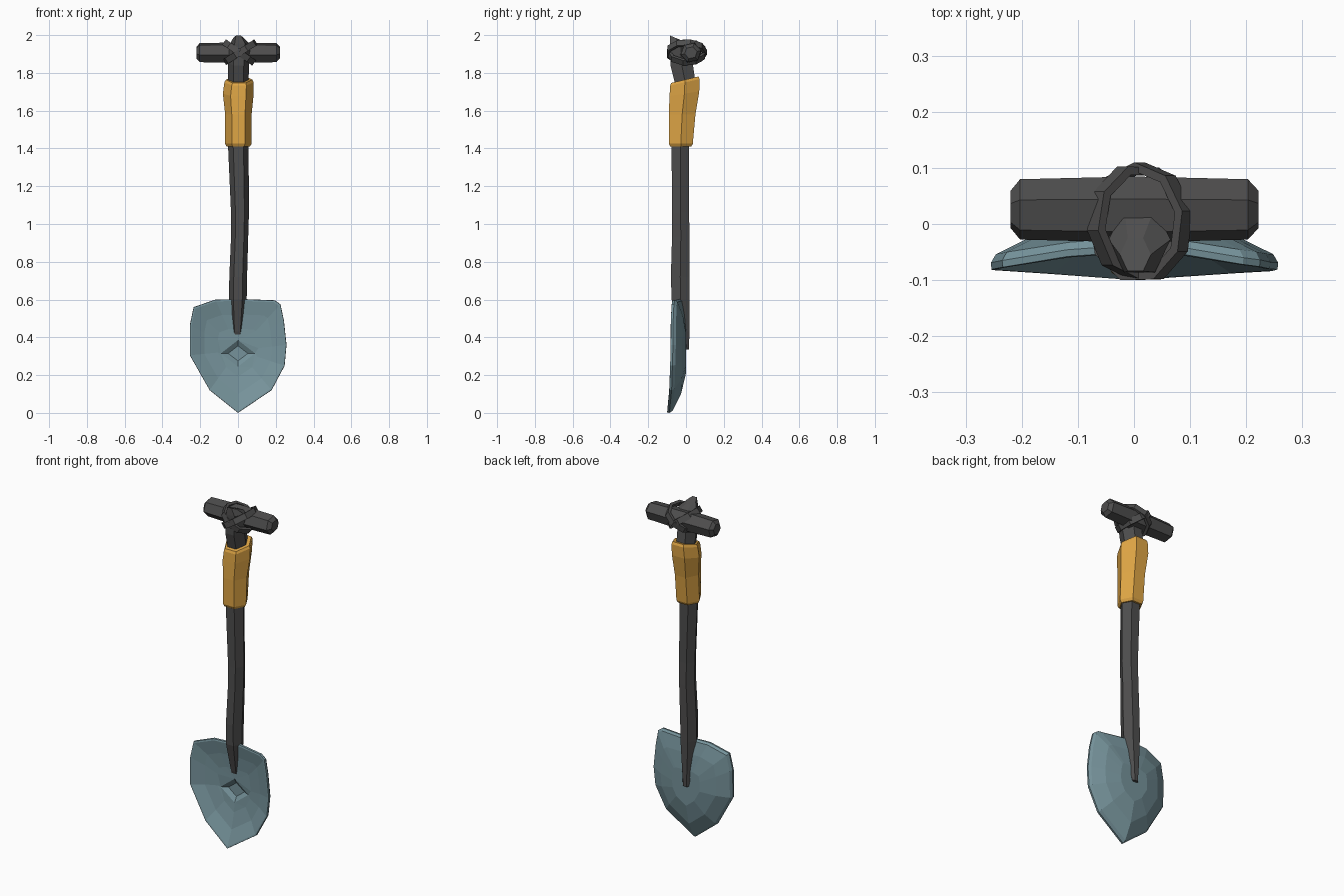
import bpy, bmesh
from math import sin, cos, pi, radians
from mathutils import Vector

cube = bpy.data.objects.get("Cube")
if cube:
    bpy.data.objects.remove(cube, do_unlink=True)


def material(name, rgb):
    m = bpy.data.materials.new(name)
    m.use_nodes = True
    m.diffuse_color = (*rgb, 1)
    m.node_tree.nodes["Principled BSDF"].inputs["Base Color"].default_value = (*rgb, 1)
    return m


DARK = material("dark grey", (0.076, 0.075, 0.075))
AMBER = material("amber wrap", (0.74, 0.38, 0.06))
STEEL = material("blue grey steel", (0.18, 0.29, 0.325))


def finish(bm, name, mat):
    bmesh.ops.recalc_face_normals(bm, faces=bm.faces)
    mesh = bpy.data.meshes.new(name)
    bm.to_mesh(mesh)
    bm.free()
    mesh.materials.append(mat)
    obj = bpy.data.objects.new(name, mesh)
    bpy.context.collection.objects.link(obj)
    return obj


def skin(bm, rings, closed=False):
    """Join successive rings of equal size with quads."""
    loops = [[bm.verts.new(p) for p in ring] for ring in rings]
    pairs = list(zip(loops, loops[1:] + (loops[:1] if closed else [])))
    for a, b in pairs:
        n = len(a)
        for i in range(n):
            j = (i + 1) % n
            bm.faces.new((a[i], a[j], b[j], b[i]))
    if not closed:
        bm.faces.new(loops[0])
        bm.faces.new(loops[-1])
    return loops


def hex_post(name, sections, mat):
    """Six-sided post; each section is z, x min, x max, y min, y max, tilt."""
    rings = []
    for z, x0, x1, y0, y1, tilt in sections:
        ring = []
        for k in range(6):
            s = sin(k * pi / 3) / sin(pi / 3)
            ring.append(((x0 + x1) / 2 + (x1 - x0) / 2 * cos(k * pi / 3),
                         (y0 + y1) / 2 + (y1 - y0) / 2 * s, z + tilt * s))
        rings.append(ring)
    bm = bmesh.new()
    skin(bm, rings)
    return finish(bm, name, mat)


# Slightly crooked shaft, tapering into the blade at the bottom
hex_post("shaft", [
    (0.335, -0.022, 0.016, -0.004, 0.016, 0),
    (0.43, -0.034, 0.028, -0.038, 0.018, 0),
    (0.60, -0.048, 0.046, -0.076, 0.019, 0),
    (0.72, -0.046, 0.048, -0.080, 0.019, 0),
    (0.93, -0.037, 0.054, -0.074, 0.019, 0),
    (1.06, -0.037, 0.058, -0.073, 0.016, 0),
    (1.42, -0.053, 0.056, -0.077, 0.017, 0),
    (1.74, -0.052, 0.056, -0.055, 0.050, 0.01),
    (1.85, -0.052, 0.058, -0.082, 0.034, 0.01),
    (1.95, -0.045, 0.065, -0.086, 0.030, -0.005),
    (1.985, -0.025, 0.030, -0.084, -0.025, -0.012),
], DARK)

# Thick wrapped grip with a tilted top
hex_post("grip", [
    (1.41, -0.060, 0.063, -0.083, 0.028, 0),
    (1.425, -0.068, 0.072, -0.091, 0.036, 0),
    (1.58, -0.068, 0.072, -0.091, 0.050, 0),
    (1.69, -0.080, 0.083, -0.087, 0.070, 0.012),
    (1.75, -0.072, 0.083, -0.084, 0.072, 0.017),
    (1.764, -0.064, 0.076, -0.078, 0.066, 0.017),
], AMBER)

# Crossbar: six-sided, a little thicker in the middle, chamfered ends
bm = bmesh.new()
bar_rings = []
for x, r in ((-0.22, 0.034), (-0.203, 0.055), (0, 0.060), (0.203, 0.055), (0.222, 0.034)):
    bar_rings.append([(x, 0.026 + r * cos(k * pi / 3 + radians(12)),
                       1.907 + r * 0.96 * sin(k * pi / 3 + radians(12))) for k in range(6)])
skin(bm, bar_rings)
finish(bm, "crossbar", DARK)


# Two crossed straps lashing the crossbar to the shaft
def strap(name, lean, centre, rx, ry, turn):
    rings = []
    for k in range(9):
        a = k * 2 * pi / 9 + turn
        mid = Vector((centre[0] + rx * cos(a), centre[1] + ry * sin(a),
                      centre[2] + lean * cos(a)))
        out = Vector((cos(a), sin(a), lean / rx * cos(a))).normalized() * 0.008
        up = Vector((-lean / rx, 0, 1)).normalized() * 0.017
        rings.append([mid + out + up, mid + out - up, mid - out - up, mid - out + up])
    bm = bmesh.new()
    skin(bm, rings, closed=True)
    finish(bm, name, DARK)


strap("strap_rising", 0.050, (0.012, 0.002, 1.910), 0.078, 0.100, 0.2)
strap("strap_falling", -0.052, (0.006, 0.004, 1.908), 0.074, 0.096, 0.5)

# Blade: dished shell, outline points are x, z and front depth
outline = [(0, 0, -0.104), (0.178, 0.12, -0.092), (0.247, 0.25, -0.088),
           (0.257, 0.36, -0.085), (0.243, 0.49, -0.084), (0.225, 0.575, -0.080),
           (0.195, 0.596, -0.076), (0.04, 0.602, -0.050), (-0.12, 0.60, -0.062),
           (-0.235, 0.56, -0.081), (-0.255, 0.465, -0.085), (-0.255, 0.305, -0.086),
           (-0.15, 0.12, -0.093)]
CZ = 0.33


def blade_ring(scale, bowl, shift):
    """Outline shrunk about the centre; bowl blends rim depth to the bottom."""
    return [(x * scale, y + (-0.032 - y) * bowl + shift, CZ + (z - CZ) * scale)
            for x, z, y in outline]


bm = bmesh.new()
rings = [blade_ring(0.42, 0.92, 0), blade_ring(0.70, 0.62, 0), blade_ring(0.965, 0.08, 0),
         blade_ring(0.995, 0, 0.004), blade_ring(1, 0, 0.016), blade_ring(0.965, 0.08, 0.027),
         blade_ring(0.70, 0.66, 0.030), blade_ring(0.35, 1, 0.033)]
loops = skin(bm, rings)

# Diamond dent pressed into the front of the blade
front = next(f for f in bm.faces if set(f.verts) == set(loops[0]))
bmesh.ops.delete(bm, geom=[front], context='FACES_ONLY')


def diamond(w, h, y):
    vs = [bm.verts.new(p) for p in ((0, y, CZ - 0.015 - h), (w, y, CZ - 0.015),
                                    (0, y, CZ - 0.015 + h), (-w, y, CZ - 0.015))]
    return vs


def edges_of(vs):
    found = []
    for a, b in zip(vs, vs[1:] + vs[:1]):
        found.append(bm.edges.get((a, b)) or bm.edges.new((a, b)))
    return found


lip = diamond(0.09, 0.07, -0.032)
floor = diamond(0.052, 0.04, -0.014)
bmesh.ops.bridge_loops(bm, edges=edges_of(loops[0]) + edges_of(lip))
bmesh.ops.bridge_loops(bm, edges=edges_of(lip) + edges_of(floor))
bm.faces.new(floor)
finish(bm, "blade", STEEL)
